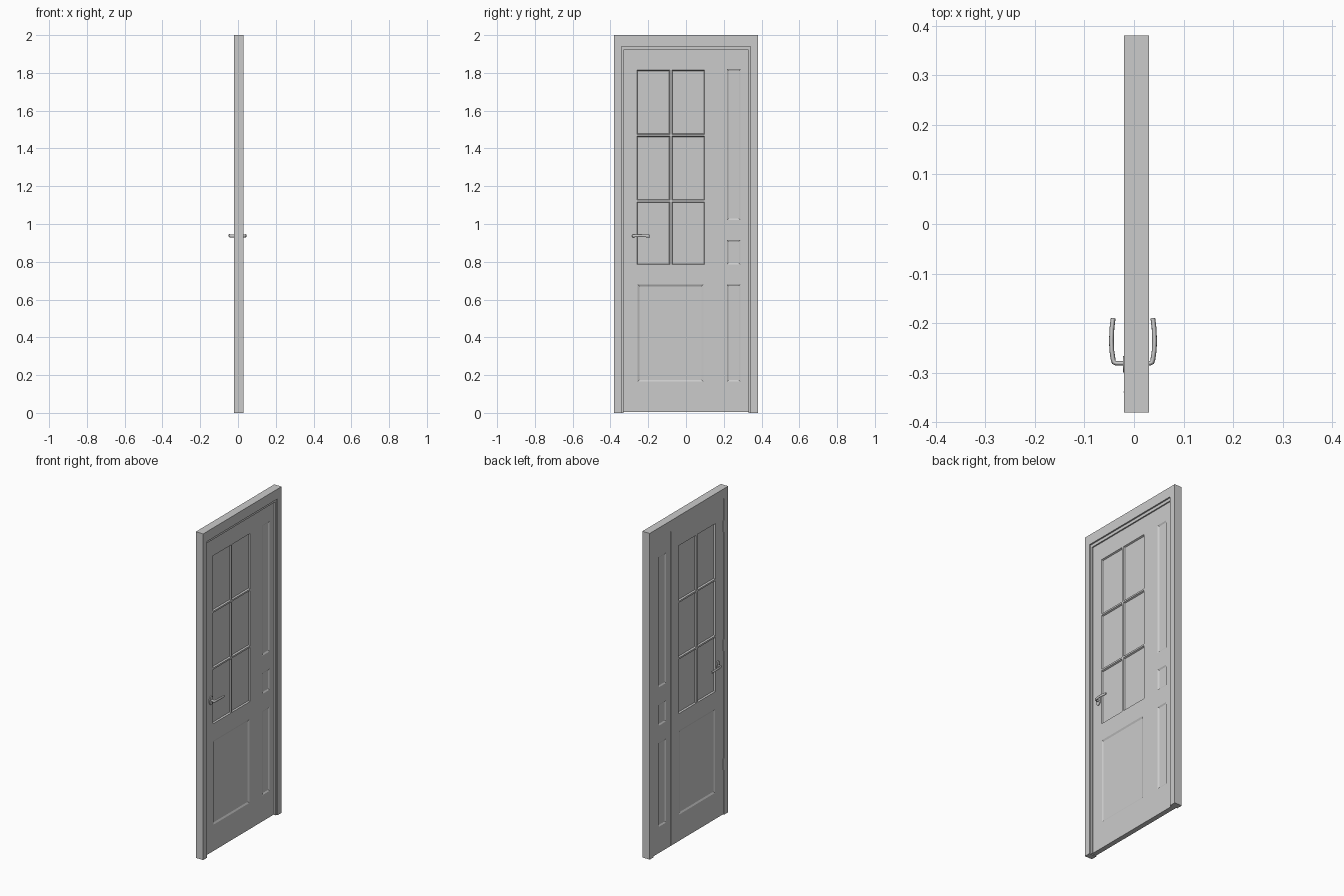
import bpy, bmesh, math

if "Cube" in bpy.data.objects:
    bpy.data.objects.remove(bpy.data.objects["Cube"])

X_BACK, X_FRONT = -0.017, 0.013      # leaf thickness
X_MID = -0.002                       # plane of symmetry of the handles


def mesh_object(name, bm):
    bmesh.ops.recalc_face_normals(bm, faces=bm.faces[:])
    mesh = bpy.data.meshes.new(name)
    bm.to_mesh(mesh)
    bm.free()
    obj = bpy.data.objects.new(name, mesh)
    bpy.context.collection.objects.link(obj)
    return obj


def smooth(obj):
    bpy.ops.object.select_all(action='DESELECT')
    obj.select_set(True)
    bpy.context.view_layer.objects.active = obj
    bpy.ops.object.shade_smooth_by_angle(angle=math.radians(40))


# Door frame: rebated profile (inset from outer edge, x) mitred round three sides
profile = [(0, -0.02), (0.038, -0.02), (0.038, 0.0132), (0.049, 0.0132),
           (0.049, 0.021), (0.038, 0.021), (0.038, 0.03), (0, 0.03)]
bm = bmesh.new()
rings = [[bm.verts.new((x, side * (0.38 - d), 2 - 1.6 * d if top else 0))
          for d, x in profile]
         for side, top in ((-1, False), (-1, True), (1, True), (1, False))]
n = len(profile)
for a, b in zip(rings, rings[1:]):
    for i in range(n):
        j = (i + 1) % n
        bm.faces.new((a[i], a[j], b[j], b[i]))
bm.faces.new(rings[0])
bm.faces.new(rings[-1])
mesh_object("door_frame", bm)

# Panel rectangles: (y0, y1, z0, z1, slope width, depth)
panels = [(-0.257, 0.092, 0.165, 0.68, 0.010, 0.005)]
for z0, z1 in ((0.165, 0.68), (0.785, 0.915), (1.02, 1.82)):
    panels.append((0.216, 0.288, z0, z1, 0.008, 0.005))
for z0, z1 in ((0.785, 1.117), (1.127, 1.465), (1.475, 1.815)):
    for y0, y1 in ((-0.26, -0.085), (-0.075, 0.098)):
        panels.append((y0, y1, z0, z1, 0.004, 0.009))
seam = (0.171, 0.175, 0.008, 1.932, 0.0006, 0.006)

# Door leaf: a grid slab whose panel cells are inset on both faces
ys = sorted({-0.341, 0.341, *(v for p in panels + [seam] for v in p[:2])})
zs = sorted({0.004, 1.938, *(v for p in panels + [seam] for v in p[2:4])})
bm = bmesh.new()
grid = [[bm.verts.new((X_FRONT, y, z)) for z in zs] for y in ys]
for i in range(len(ys) - 1):
    for j in range(len(zs) - 1):
        bm.faces.new((grid[i][j], grid[i + 1][j], grid[i + 1][j + 1], grid[i][j + 1]))
back = bmesh.ops.extrude_face_region(bm, geom=bm.faces[:], use_keep_orig=True)
for v in back["geom"]:
    if isinstance(v, bmesh.types.BMVert):
        v.co.x = X_BACK
bmesh.ops.recalc_face_normals(bm, faces=bm.faces[:])


def sink(rect, x):
    y0, y1, z0, z1, width, depth = rect
    cells = []
    for f in bm.faces:
        c = f.calc_center_median()
        if abs(c.x - x) < 1e-4 and y0 < c.y < y1 and z0 < c.z < z1:
            cells.append(f)
    bmesh.ops.inset_region(bm, faces=cells, thickness=width, depth=-depth,
                           use_even_offset=True)


for p in panels:
    sink(p, X_FRONT)
    sink(p, X_BACK)
sink(seam, X_BACK)
bmesh.ops.dissolve_limit(bm, angle_limit=0.01, verts=bm.verts[:], edges=bm.edges[:])
mesh_object("door_leaf", bm)

# Hinges on the back edge
for k, z in enumerate((0.31, 1.04, 1.77)):
    bpy.ops.mesh.primitive_cylinder_add(vertices=12, radius=0.004, depth=0.07,
                                        location=(-0.017, -0.339, z))
    bpy.context.object.name = f"hinge_{k + 1}"
    smooth(bpy.context.object)

# Handles on both faces
lever_path = [(0.012, -0.281, 0), (0.034, -0.281, 0), (0.0385, -0.279, 0),
              (0.040, -0.274, 0), (0.0428, -0.255, 0.001), (0.0435, -0.235, 0.001),
              (0.0425, -0.21, 0), (0.040, -0.19, -0.001)]
for side, label in ((1, "front"), (-1, "back")):
    # Rosette
    bpy.ops.mesh.primitive_cylinder_add(
        vertices=24, radius=0.017, depth=0.006,
        location=(X_MID + side * 0.017, -0.283, 0.938), rotation=(0, math.pi / 2, 0))
    rosette = bpy.context.object
    rosette.name = f"rosette_{label}"
    rosette.scale = (1.6, 1, 1)
    smooth(rosette)

    # Lever
    curve = bpy.data.curves.new(f"lever_{label}", 'CURVE')
    curve.dimensions = '3D'
    curve.bevel_depth = 0.0048
    curve.bevel_resolution = 3
    curve.use_fill_caps = True
    spline = curve.splines.new('POLY')
    spline.points.add(len(lever_path) - 1)
    for pt, (x, y, z) in zip(spline.points, lever_path):
        pt.co = (side * x, y, z, 1)
    lever = bpy.data.objects.new(f"lever_{label}", curve)
    lever.location = (X_MID, 0, 0.937)
    lever.scale = (1, 1, 1.6)
    bpy.context.collection.objects.link(lever)
